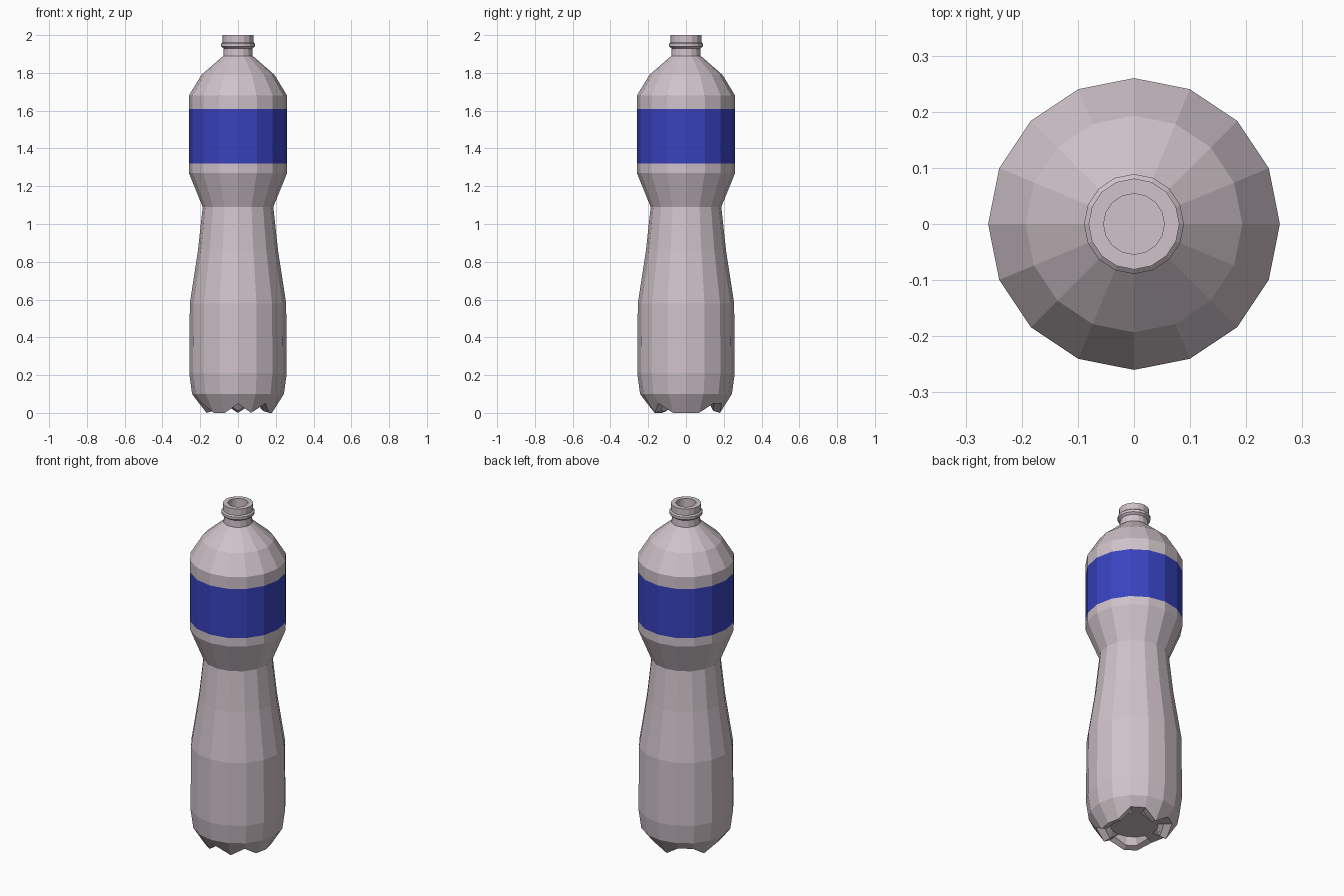
import bpy, bmesh
from math import cos, sin, tau

cube = bpy.data.objects.get("Cube")
if cube:
    bpy.data.objects.remove(cube, do_unlink=True)

SIDES = 16
LABEL_BOTTOM, LABEL_TOP = 1.32, 1.61


def make_material(name, rgb):
    mat = bpy.data.materials.new(name)
    mat.use_nodes = True
    colour = (*rgb, 1.0)
    mat.diffuse_color = colour
    mat.node_tree.nodes["Principled BSDF"].inputs["Base Color"].default_value = colour
    return mat


plastic = make_material("pale_plastic", (0.62, 0.54, 0.58))
blue = make_material("label_blue", (0.04, 0.055, 0.52))


def add_ring(bm, radius, height):
    """One ring; radius and height may depend on the side index."""
    ring = []
    for i in range(SIDES):
        r = radius(i) if callable(radius) else radius
        z = height(i) if callable(height) else height
        a = tau * i / SIDES
        ring.append(bm.verts.new((r * cos(a), r * sin(a), z)))
    return ring


def lathe(name, profile, materials):
    """Closed low-poly shell through the listed rings, capped at both ends."""
    bm = bmesh.new()
    rings = [add_ring(bm, r, z) for r, z in profile]
    for low, high in zip(rings, rings[1:]):
        for i in range(SIDES):
            j = (i + 1) % SIDES
            bm.faces.new((low[i], low[j], high[j], high[i]))
    bm.faces.new(rings[0][::-1])
    bm.faces.new(rings[-1])
    bmesh.ops.recalc_face_normals(bm, faces=bm.faces)
    # Printed label band
    for f in bm.faces:
        if LABEL_BOTTOM < f.calc_center_median().z < LABEL_TOP:
            f.material_index = 1
    mesh = bpy.data.meshes.new(name)
    bm.to_mesh(mesh)
    bm.free()
    for mat in materials:
        mesh.materials.append(mat)
    obj = bpy.data.objects.new(name, mesh)
    bpy.context.collection.objects.link(obj)
    return obj


# Five feet around the base, with arches between them
FEET = {15, 0, 1, 4, 7, 10, 11, 13}


def foot_radius(i):
    return 0.18 if i in FEET else 0.205


def foot_height(i):
    return 0.0 if i in FEET else 0.05


def foot_inner_radius(i):
    return 0.145 if i in FEET else 0.16


def foot_inner_height(i):
    return 0.01 if i in FEET else 0.052


base = [(0.13, 0.055), (foot_inner_radius, foot_inner_height),
        (foot_radius, foot_height), (0.243, 0.1), (0.258, 0.21)]
body = [(0.255, 0.58), (0.212, 0.86), (0.187, 1.09), (0.26, 1.27)]
label = [(0.26, LABEL_BOTTOM), (0.26, LABEL_TOP), (0.26, 1.68)]
shoulder = [(0.193, 1.79), (0.078, 1.89)]
neck = [(0.076, 1.93), (0.089, 1.94), (0.089, 1.955),
        (0.081, 1.962), (0.081, 2.0)]
mouth = [(0.054, 2.0), (0.054, 1.78)]

lathe("bottle", base + body + label + shoulder + neck + mouth, [plastic, blue])
